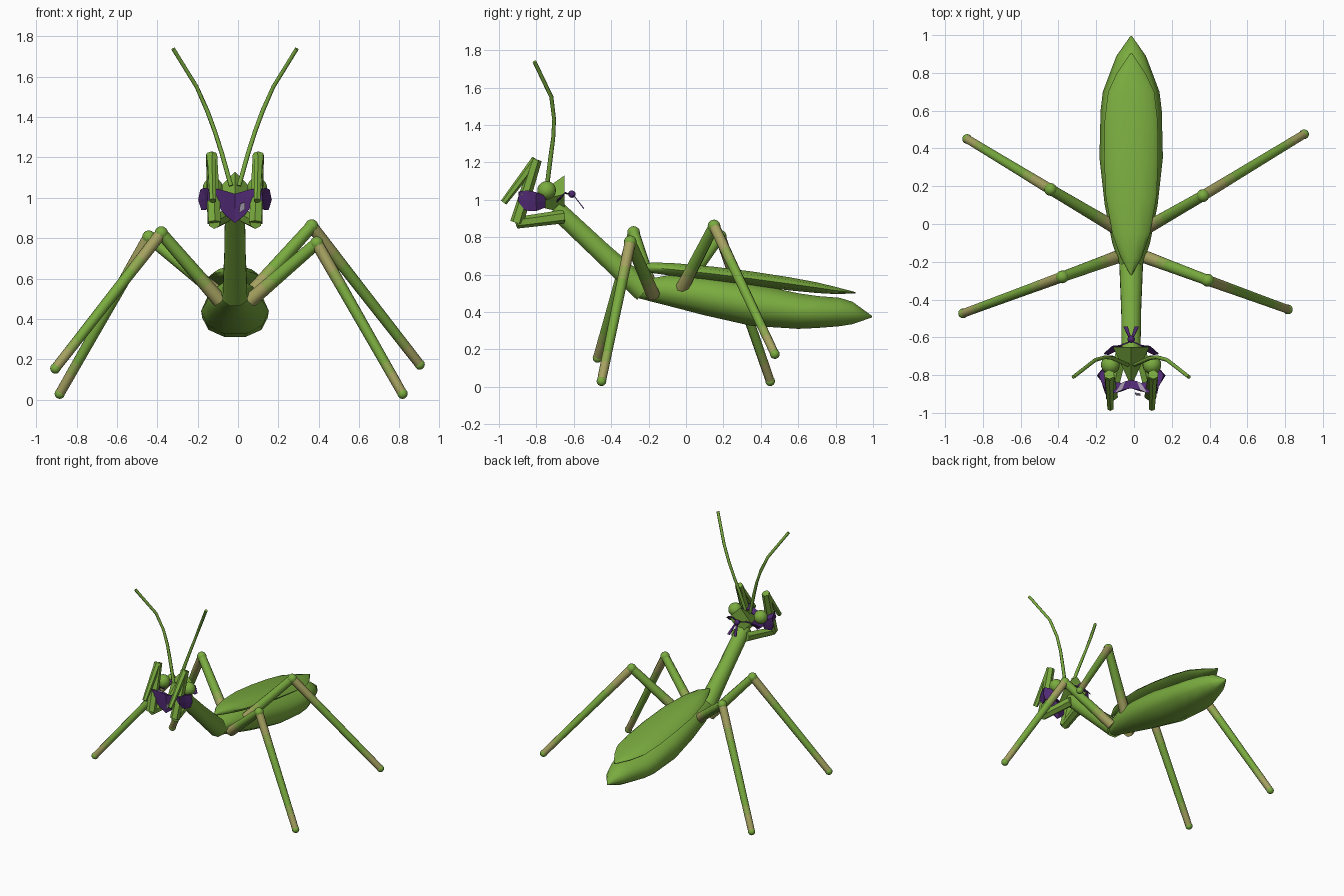
import bpy, bmesh, math
from mathutils import Vector

if "Cube" in bpy.data.objects:
    bpy.data.objects.remove(bpy.data.objects["Cube"])

CX = -0.015  # body centre line


def material(name, rgb):
    m = bpy.data.materials.new(name)
    m.diffuse_color = (*rgb, 1)
    m.use_nodes = True
    m.node_tree.nodes["Principled BSDF"].inputs["Base Color"].default_value = m.diffuse_color
    return m


GREEN = material("leaf_green", (0.195, 0.41, 0.05))
OLIVE = material("olive_green", (0.28, 0.39, 0.08))
TAN = material("dry_tan", (0.38, 0.36, 0.12))
PURPLE = material("purple_cloth", (0.08, 0.022, 0.17))
LILAC = material("pale_lilac", (0.38, 0.32, 0.43))


def finish(bm, name, mats, smooth=0):
    """Make the object; smooth is the largest edge angle in degrees to blend."""
    bmesh.ops.recalc_face_normals(bm, faces=bm.faces)
    if smooth:
        for f in bm.faces:
            f.smooth = True
        for e in bm.edges:
            e.smooth = e.calc_face_angle(0) < math.radians(smooth)
    me = bpy.data.meshes.new(name)
    bm.to_mesh(me)
    bm.free()
    for m in mats:
        me.materials.append(m)
    ob = bpy.data.objects.new(name, me)
    bpy.context.collection.objects.link(ob)
    return ob


def skin(name, rings, mats, bands=None, smooth=0):
    """Join rings of points into a capped skin; bands gives a material per span."""
    bm = bmesh.new()
    vs = [[bm.verts.new(p) for p in r] for r in rings]
    n = len(rings[0])
    for k in range(len(vs) - 1):
        for i in range(n):
            j = (i + 1) % n
            f = bm.faces.new((vs[k][i], vs[k][j], vs[k + 1][j], vs[k + 1][i]))
            f.material_index = bands[k] if bands else 0
    for k in (0, -1):
        f = bm.faces.new(vs[k])
        f.material_index = bands[k] if bands else 0
    return finish(bm, name, mats, smooth)


def body(name, rows, sides, mat):
    """Loft of upright ellipses: rows of y, centre z, half width, half height."""
    ang = [2 * math.pi * i / sides for i in range(sides)]
    rings = [[(CX + w * math.cos(a), y, z + h * math.sin(a)) for a in ang]
             for y, z, w, h in rows]
    return skin(name, rings, [mat], smooth=62)


def tube(name, pts, radii, sides, mats, bands=None, smooth=50):
    pts = [Vector(p) for p in pts]
    rings = []
    for k, p in enumerate(pts):
        d = pts[min(k + 1, len(pts) - 1)] - pts[max(k - 1, 0)]
        q = d.to_track_quat('Z', 'Y')
        ring = []
        for i in range(sides):
            a = 2 * math.pi * (i + 0.5) / sides
            ring.append(p + q @ Vector((radii[k] * math.cos(a), radii[k] * math.sin(a), 0)))
        rings.append(ring)
    return skin(name, rings, mats, bands, smooth)


def ball(name, loc, r, mat, seg=14):
    bm = bmesh.new()
    bmesh.ops.create_uvsphere(bm, u_segments=seg, v_segments=seg // 2 + 1, radius=r)
    bmesh.ops.translate(bm, verts=bm.verts, vec=loc)
    return finish(bm, name, [mat], 80)


def plate(name, pts, mat):
    bm = bmesh.new()
    bm.faces.new([bm.verts.new(p) for p in pts])
    ob = finish(bm, name, [mat])
    ob.modifiers.new("thickness", 'SOLIDIFY').thickness = 0.005
    return ob


def along(a, b, ts):
    a, b = Vector(a), Vector(b)
    return [a.lerp(b, t) for t in ts]


# Abdomen and folded wing cover
body("abdomen", [(-0.25, 0.52, 0.05, 0.05), (-0.1, 0.515, 0.10, 0.085),
                 (0.1, 0.485, 0.14, 0.108), (0.35, 0.44, 0.168, 0.12),
                 (0.6, 0.405, 0.162, 0.1), (0.7, 0.40, 0.15, 0.09),
                 (0.82, 0.40, 0.105, 0.08), (0.89, 0.395, 0.078, 0.063),
                 (0.995, 0.375, 0.004, 0.004)], 10, GREEN)
body("wing_cover", [(-0.27, 0.635, 0.004, 0.008), (-0.18, 0.637, 0.055, 0.03),
                    (-0.05, 0.625, 0.10, 0.037), (0.15, 0.603, 0.135, 0.041),
                    (0.35, 0.578, 0.143, 0.041), (0.55, 0.551, 0.14, 0.037),
                    (0.7, 0.53, 0.122, 0.03), (0.8, 0.515, 0.075, 0.02),
                    (0.905, 0.503, 0.004, 0.004)], 10, GREEN)

# Long sloping thorax
tube("thorax", [(CX, -0.70, 0.955), (CX, -0.45, 0.72), (CX, -0.22, 0.51)],
     [0.053, 0.057, 0.067], 8, [GREEN])

# Four walking legs: hip, knee, foot
legs = {
    "right_hind": ((0.06, -0.025, 0.52), (0.365, 0.15, 0.86), (0.90, 0.475, 0.175)),
    "right_front": ((0.06, -0.175, 0.49), (0.39, -0.298, 0.775), (0.815, -0.452, 0.03)),
    "left_hind": ((-0.09, -0.025, 0.52), (-0.442, 0.183, 0.805), (-0.883, 0.45, 0.03)),
    "left_front": ((-0.09, -0.175, 0.49), (-0.38, -0.28, 0.825), (-0.905, -0.473, 0.155)),
}
LEG = [GREEN, OLIVE, TAN]
for name, (hip, knee, foot) in legs.items():
    tube(name + "_upper_leg", along(hip, knee, (0, 0.24, 0.36, 1)),
         (0.037, 0.035, 0.034, 0.03), 8, LEG, (2, 1, 0))
    tube(name + "_lower_leg", along(knee, foot, (0, 0.19, 0.28, 0.8, 0.87, 1)),
         (0.03, 0.029, 0.028, 0.025, 0.025, 0.024), 8, LEG, (2, 1, 0, 1, 2))
    ball(name + "_knee", knee, 0.034, GREEN)
    ball(name + "_foot", foot, 0.026, GREEN)

# Head: four-sided wedge pointing forward
bm = bmesh.new()
base = [bm.verts.new(p) for p in ((CX, -0.65, 1.13), (CX + 0.097, -0.65, 1.03),
                                  (CX, -0.65, 0.93), (CX - 0.097, -0.65, 1.03))]
nose = bm.verts.new((CX, -0.86, 0.98))
bm.faces.new(base)
for i in range(4):
    bm.faces.new((base[i], base[(i + 1) % 4], nose))
finish(bm, "head", [GREEN])

# Eyes, antennae and folded grasping legs on both sides
for side, s in (("right", 1), ("left", -1)):
    ball(side + "_eye", (CX + s * 0.11, -0.745, 1.05), 0.05, GREEN, 18)
    feeler = [(0.02, -0.745, 1.06), (0.065, -0.725, 1.22), (0.10, -0.71, 1.33),
              (0.137, -0.705, 1.43), (0.19, -0.72, 1.55), (0.306, -0.81, 1.738)]
    tube(side + "_antenna", [(CX + s * x, y, z) for x, y, z in feeler],
         [0.012, 0.012, 0.011, 0.011, 0.011, 0.011], 6, [GREEN], smooth=65)
    arm = [(CX + s * x, y, z) for x, y, z in
           ((0.045, -0.655, 0.91), (0.103, -0.905, 0.877),
            (0.116, -0.80, 1.215), (0.11, -0.975, 0.985))]
    for part, a, b, r0, r1 in (("upper_arm", 0, 1, 0.036, 0.031),
                               ("forearm", 1, 2, 0.036, 0.03),
                               ("claw", 2, 3, 0.026, 0.018)):
        tube(f"{side}_{part}", (arm[a], arm[b]), (r0, r1), 6, [GREEN])

# Cloth mask: ruffled strip round the face with a folded-in upper hem
half = [(0.05, -0.88, 1.035, 0.915), (0.085, -0.895, 1.045, 0.96),
        (0.13, -0.89, 1.045, 0.955), (0.155, -0.845, 1.05, 0.94),
        (0.172, -0.80, 1.04, 0.94), (0.14, -0.75, 1.02, 0.96)]
cols = ([(-x, y, a, b) for x, y, a, b in reversed(half)]
        + [(0, -0.87, 1.02, 0.875)] + half)
bm = bmesh.new()
grid = []
for k, (x, y, top, low) in enumerate(cols):
    puff = 1.06 if k % 2 else 0.95
    grid.append([bm.verts.new((CX + x * f, -0.76 + (y + 0.76) * f, z)) for f, z in
                 ((0.6, top - 0.02), (1, top), (puff, (top + low) / 2), (0.97, low))])
for k in range(len(grid) - 1):
    for r in range(3):
        f = bm.faces.new((grid[k][r], grid[k + 1][r],
                          grid[k + 1][r + 1], grid[k][r + 1]))
        # pale lining shows on two small folds of the hem
        f.material_index = 1 if r == 0 and k in (4, 7) else 0
mask = finish(bm, "cloth_mask", [PURPLE, LILAC])
mask.modifiers.new("thickness", 'SOLIDIFY').thickness = 0.008

# Pale fold on the chin of the mask
plate("mask_fold", [(CX + 0.02, -0.892, 0.925), (CX + 0.05, -0.897, 0.945),
                    (CX + 0.05, -0.905, 0.98), (CX + 0.025, -0.902, 0.97)], LILAC)

# Flared strap ends beside the head, knot and loose ends behind it
ball("mask_knot", (CX, -0.61, 1.03), 0.02, PURPLE, 10)
for s in (-1, 1):
    plate("mask_strap", [(CX + s * x, y, z) for x, y, z in
                         ((0.05, -0.64, 1.04), (0.10, -0.645, 1.035),
                          (0.145, -0.685, 1.0), (0.12, -0.69, 0.985),
                          (0.07, -0.665, 1.01))], PURPLE)
    tube("mask_cord", ((CX + s * 0.06, -0.645, 1.035), (CX, -0.62, 1.03)),
         (0.005, 0.005), 4, [PURPLE])
    plate("mask_tie", [(CX + s * x, y, z) for x, y, z in
                       ((0.0, -0.605, 1.025), (0.012, -0.605, 1.025),
                        (0.04, -0.547, 0.95), (0.018, -0.547, 0.95))], PURPLE)
